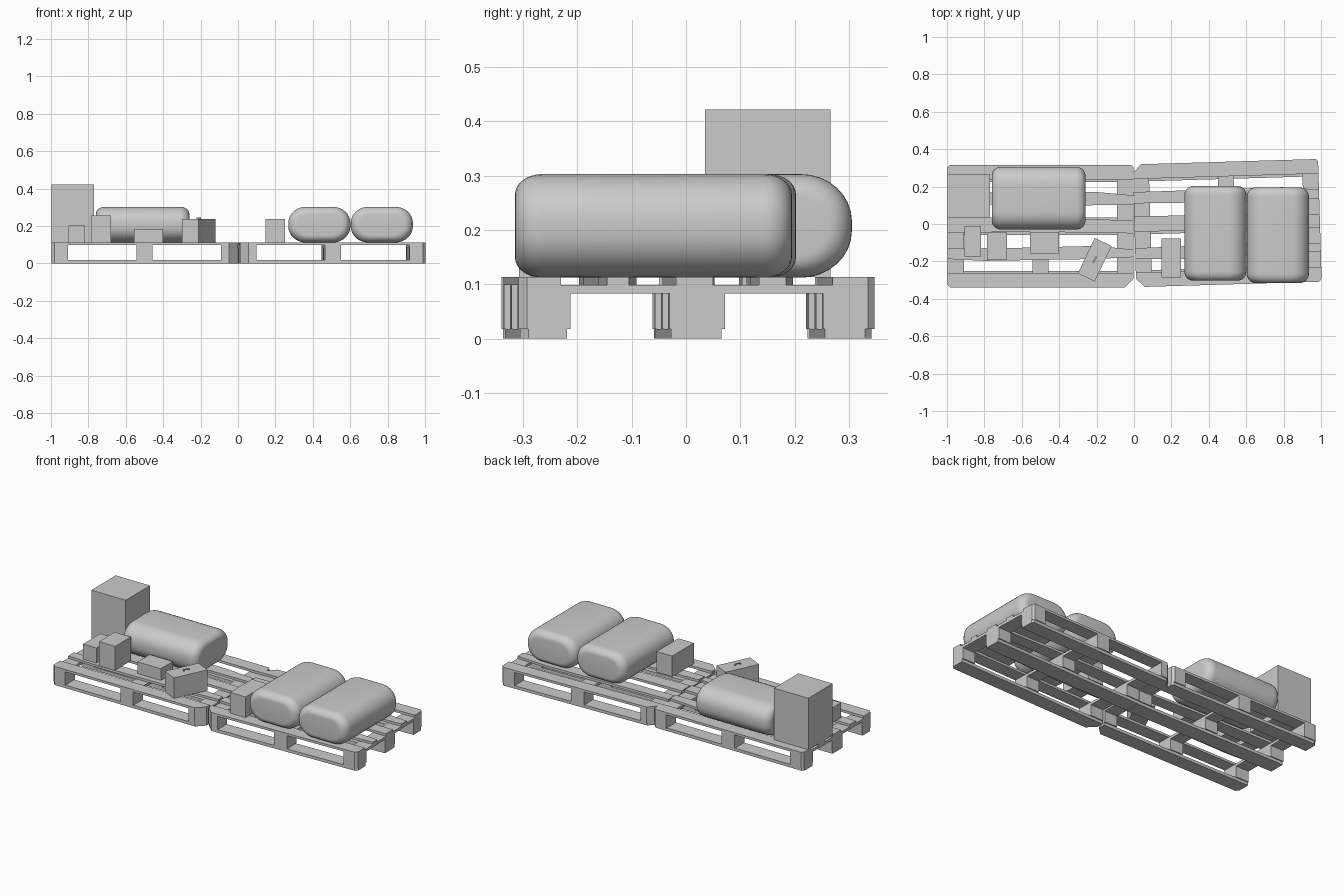
import bpy, bmesh, math
from mathutils import Matrix, Vector

if "Cube" in bpy.data.objects:
    bpy.data.objects.remove(bpy.data.objects["Cube"])

grey = bpy.data.materials.new("pale_grey")
grey.diffuse_color = (0.6, 0.6, 0.6, 1)
grey.use_nodes = True
grey.node_tree.nodes["Principled BSDF"].inputs["Base Color"].default_value = grey.diffuse_color


def finish(name, bm, mat=Matrix(), smooth=False):
    bmesh.ops.recalc_face_normals(bm, faces=bm.faces)
    me = bpy.data.meshes.new(name)
    bm.to_mesh(me)
    bm.free()
    me.materials.append(grey)
    for p in me.polygons:
        p.use_smooth = smooth
    ob = bpy.data.objects.new(name, me)
    ob.matrix_world = mat
    bpy.context.collection.objects.link(ob)
    return ob


def prism(bm, pts, z0, z1):
    """Extrude a flat outline between two heights."""
    lo = [bm.verts.new((x, y, z0)) for x, y in pts]
    hi = [bm.verts.new((x, y, z1)) for x, y in pts]
    n = len(pts)
    bm.faces.new(lo[::-1])
    bm.faces.new(hi)
    for i in range(n):
        j = (i + 1) % n
        bm.faces.new((lo[i], lo[j], hi[j], hi[i]))


def outline(x0, x1, y0, y1, cut=(0, 0, 0, 0)):
    """Rectangle with corner chamfers: front left, front right, back right, back left."""
    corners = [(x0, y0, 1, 1), (x1, y0, -1, 1), (x1, y1, -1, -1), (x0, y1, 1, -1)]
    pts = []
    for i, (x, y, sx, sy) in enumerate(corners):
        c = cut[i]
        if c == 0:
            pts.append((x, y))
        else:
            a, b = (x, y + sy * c), (x + sx * c, y)
            pts += [a, b] if i % 2 == 0 else [b, a]
    return pts


def box(name, x0, x1, y0, y1, z0, z1):
    bm = bmesh.new()
    prism(bm, outline(x0, x1, y0, y1), z0, z1)
    return finish(name, bm)


# Pallets: runners, blocks, cross boards and worn deck boards
def pallet(name, mat, flip):
    H, W = 0.496, 0.328
    rows = [(-W, -0.233), (-0.05, 0.052), (0.233, W)]
    cols = [(-H, -0.41), (-0.042, 0.042), (0.41, H)]

    def corner_cut(r, side):
        c = [0, 0, 0, 0]
        if r == 0:
            c[0 if side < 0 else 1] = 0.045 if side * flip > 0 else 0.015
        if r == 2:
            c[3 if side < 0 else 2] = 0.012 if flip > 0 else (0.045 if side < 0 else 0.012)
        return c

    bm = bmesh.new()
    for r, (y0, y1) in enumerate(rows):
        cut = [a + b for a, b in zip(corner_cut(r, -1), corner_cut(r, 1))]
        prism(bm, outline(-H, H, y0 + 0.003, y1 - 0.006, cut), 0, 0.018)
    finish(name + "_runners", bm, mat)

    bm = bmesh.new()
    for r, (y0, y1) in enumerate(rows):
        for k, (x0, x1) in enumerate(cols):
            cut = corner_cut(r, k - 1) if k != 1 else (0, 0, 0, 0)
            prism(bm, outline(x0, x1, y0, y1, cut), 0.018, 0.083)
    finish(name + "_blocks", bm, mat)

    bm = bmesh.new()
    for k, (x0, x1) in enumerate(cols):
        c = [0.015, 0, 0, 0.012] if k == 0 else [0, 0.045, 0.012, 0] if k == 2 else [0] * 4
        if flip < 0 and k == 0:
            c = [0.045, 0, 0, 0.045]
        if flip < 0 and k == 2:
            c = [0, 0.015, 0.012, 0]
        prism(bm, outline(x0, x1, -W, W, c), 0.083, 0.099)
    finish(name + "_cross_boards", bm, mat)

    bm = bmesh.new()
    fcut = [a + b for a, b in zip(corner_cut(0, -1), corner_cut(0, 1))]
    bcut = [a + b for a, b in zip(corner_cut(2, -1), corner_cut(2, 1))]
    prism(bm, outline(-H, H, -W, -0.25, fcut), 0.099, 0.113)
    prism(bm, outline(-H, H, 0.25, W, bcut), 0.099, 0.113)
    prism(bm, [(-H, -0.034), (0, -0.03), (H, -0.038), (H, 0.03), (0.1, 0.045),
               (-H, 0.05)], 0.099, 0.113)
    prism(bm, [(-H, 0.12), (0.1, 0.11), (H, 0.115), (H, 0.165), (0.3, 0.183),
               (-H, 0.18)], 0.099, 0.113)
    prism(bm, [(-H, -0.175), (-0.3, -0.185), (0.3, -0.175), (H, -0.165), (H, -0.125),
               (0.3, -0.105), (-0.1, -0.115), (-H, -0.12)], 0.099, 0.113)
    finish(name + "_deck_boards", bm, mat)


pallet("left_pallet", Matrix.Translation((-0.5, -0.012, 0)), 1)
pallet("right_pallet", Matrix.Translation((0.498, 0.005, 0))
       @ Matrix.Rotation(math.radians(1.7), 4, 'Z'), -1)


# Stuffed sacks: a rounded cross-section lofted along the length, drawn in at the ends
def sack(name, cx, cy, length, width, along_x=False):
    z0, z1, seg, r, n = 0.112, 0.303, 8, 0.05, 8
    hw, hh, R = width / 2, (z1 - z0) / 2, 0.086
    stations = []
    for i in range(n + 1):
        a = math.pi / 2 * i / n
        stations.append((-length / 2 + r * (1 - math.sin(a)), r * (1 - math.cos(a))))
    stations = stations[::-1]
    stations += [(-s, o) for s, o in stations[::-1]]
    bm = bmesh.new()
    rings = []
    for s, off in stations:
        ring = []
        w, h = hw - off * 0.9, hh - off * 0.75
        rx, rz = R * w / hw * 1.1, R * h / hh
        for q, (sx, sz) in enumerate([(1, 1), (-1, 1), (-1, -1), (1, -1)]):
            for j in range(seg + 1):
                a = math.pi / 2 * (q + j / seg)
                ring.append(bm.verts.new((sx * (w - rx) + rx * math.cos(a), s,
                                          sz * (h - rz) + rz * math.sin(a))))
        rings.append(ring)
    m = len(rings[0])
    for A, B in zip(rings, rings[1:]):
        for i in range(m):
            j = (i + 1) % m
            bm.faces.new((A[i], A[j], B[j], B[i]))
    bm.faces.new(rings[0])
    bm.faces.new(rings[-1])
    mat = Matrix.Translation((cx, cy, (z0 + z1) / 2))
    if along_x:
        mat = mat @ Matrix.Rotation(math.pi / 2, 4, 'Z')
    finish(name, bm, mat, True)


sack("left_sack", -0.51, 0.138, 0.5, 0.335, True)
sack("right_sack_inner", 0.435, -0.05, 0.505, 0.332)
sack("right_sack_outer", 0.769, -0.06, 0.51, 0.332)

# Cartons
D = 0.113
box("tall_carton", -0.998, -0.77, 0.035, 0.266, D, 0.422)
box("small_carton", -0.907, -0.817, -0.175, -0.01, D, 0.203)
box("stacked_carton_lower", -0.787, -0.68, -0.193, -0.045, D, 0.186)
box("stacked_carton_upper", -0.787, -0.68, -0.193, -0.045, 0.186, 0.257)
box("flat_carton", -0.557, -0.402, -0.157, -0.042, D, 0.183)
box("right_carton", 0.147, 0.25, -0.285, -0.078, D, 0.237)

# Turned carton with a small handle on top
turn = Matrix.Translation((-0.21, -0.191, 0)) @ Matrix.Rotation(math.radians(64.5), 4, 'Z')
box("turned_carton", -0.105, 0.105, -0.05, 0.05, D, 0.237).matrix_world = turn
bm = bmesh.new()
for x in (-0.018, 0.014):
    prism(bm, outline(x, x + 0.004, -0.004, 0.004), 0.237, 0.244)
prism(bm, outline(-0.018, 0.018, -0.004, 0.004), 0.244, 0.247)
finish("carton_handle", bm, turn)
